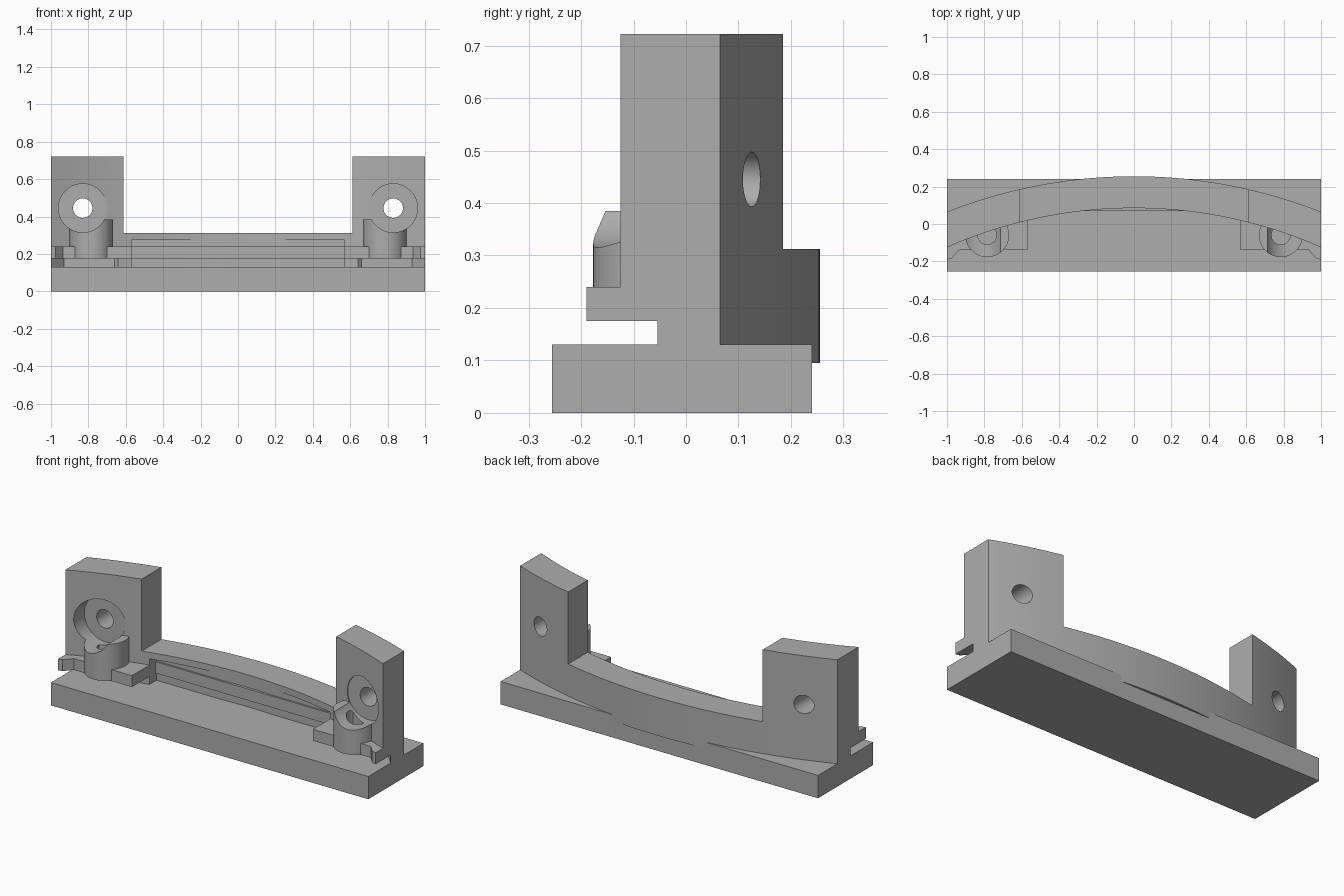
import bpy
import bmesh
from math import sqrt, radians

if "Cube" in bpy.data.objects:
    bpy.data.objects.remove(bpy.data.objects["Cube"])

grey = bpy.data.materials.new("plain_grey")
grey.use_nodes = True
colour = (0.42, 0.42, 0.42, 1)
grey.diffuse_color = colour
grey.node_tree.nodes["Principled BSDF"].inputs["Base Color"].default_value = colour


def finish(bm, name):
    bmesh.ops.recalc_face_normals(bm, faces=bm.faces)
    mesh = bpy.data.meshes.new(name)
    bm.to_mesh(mesh)
    bm.free()
    obj = bpy.data.objects.new(name, mesh)
    bpy.context.collection.objects.link(obj)
    mesh.materials.append(grey)
    return obj


def prism(name, outline, z0, z1, side=1):
    """Extrude a plan outline from z0 to z1; side -1 mirrors it in x."""
    bm = bmesh.new()
    face = bm.faces.new([bm.verts.new((x * side, y, z0)) for x, y in outline])
    top = bmesh.ops.extrude_face_region(bm, geom=[face])["geom"]
    bmesh.ops.translate(bm, vec=(0, 0, z1 - z0),
                        verts=[v for v in top if isinstance(v, bmesh.types.BMVert)])
    return finish(bm, name)


def box(name, x0, x1, y0, y1, z0, z1):
    return prism(name, [(x0, y0), (x1, y0), (x1, y1), (x0, y1)], z0, z1)


def cylinder(name, radius, depth, location, along_y=False):
    bpy.ops.mesh.primitive_cylinder_add(
        vertices=64, radius=radius, depth=depth, location=location,
        rotation=(radians(90) if along_y else 0, 0, 0))
    obj = bpy.context.object
    obj.name = name
    obj.data.materials.append(grey)
    return obj


def activate(obj):
    bpy.ops.object.select_all(action='DESELECT')
    obj.select_set(True)
    bpy.context.view_layer.objects.active = obj


def cut(obj, cutter):
    mod = obj.modifiers.new("cut", 'BOOLEAN')
    mod.operation = 'DIFFERENCE'
    mod.solver = 'EXACT'
    mod.object = cutter
    activate(obj)
    bpy.ops.object.modifier_apply(modifier=mod.name)
    bpy.data.objects.remove(cutter)


def arc(x, crest, radius):
    return crest - radius + sqrt(radius * radius - x * x)


def curved_outline(x0, x1, steps):
    """Plan of the curved wall between two x positions."""
    xs = [x0 + (x1 - x0) * i / steps for i in range(steps + 1)]
    inner = [(x, arc(x, 0.085, 2.486)) for x in xs]
    outer = [(x, arc(x, 0.255, 2.727)) for x in reversed(xs)]
    return inner + outer


parts = []

# Base slab
parts.append(box("base", -1, 1, -0.255, 0.24, 0, 0.13))

# Low curved wall with a shallow pocket and a rib along its inner face
TOWER = 0.613
wall = prism("low_wall", curved_outline(-TOWER, TOWER, 32), 0.095, 0.312)
cut(wall, box("pocket_cutter", -0.57, 0.57, -0.4, 0.08, 0.12, 0.275))
parts.append(wall)
parts.append(box("inner_rib", -0.57, 0.57, 0.07, 0.12, 0.175, 0.24))

# Mirrored end assemblies
for side, word in ((1, "left"), (-1, "right")):
    # Tower with a slot under the plate, a counterbore and a through hole
    tower = prism(word + "_tower", curved_outline(TOWER, 1, 12), 0.13, 0.722, side)
    slot = [(0.635, -0.3), (0.635, -0.005), (0.66, 0.02), (0.93, 0.02),
            (1.01, -0.065), (1.01, -0.3)]
    cut(tower, prism("slot_cutter", slot, 0.12, 0.175, side))
    bolt_x, bolt_z = 0.83 * side, 0.445
    cut(tower, cylinder("bore_cutter", 0.13, 0.4, (bolt_x, -0.212, bolt_z), True))
    cut(tower, cylinder("hole_cutter", 0.052, 1, (bolt_x, 0, bolt_z), True))
    parts.append(tower)

    # Clip plate with a hooked outer end
    plate = [(0.57, -0.14), (0.935, -0.14), (0.975, -0.185), (1, -0.19),
             (1, -0.1), (0.57, 0.06)]
    parts.append(prism(word + "_clip_plate", plate, 0.175, 0.24, side))

    # Hollow post, scooped out in line with the counterbore
    post_x, post_y = 0.785 * side, -0.06
    post = cylinder(word + "_post", 0.117, 0.21, (post_x, post_y, 0.28))
    cut(post, cylinder("scoop_cutter", 0.13, 0.6, (bolt_x, -0.312, bolt_z), True))
    cut(post, cylinder("post_hole_cutter", 0.05, 0.4, (post_x, post_y, 0.445)))
    # Trim the hidden back so nothing shows inside the counterbore
    cut(post, box("post_trim_cutter", post_x - 0.2, post_x + 0.2, -0.012, 0.2, 0.1, 0.5))
    parts.append(post)

for obj in parts:
    activate(obj)
    bpy.ops.object.shade_smooth_by_angle(angle=radians(30))
